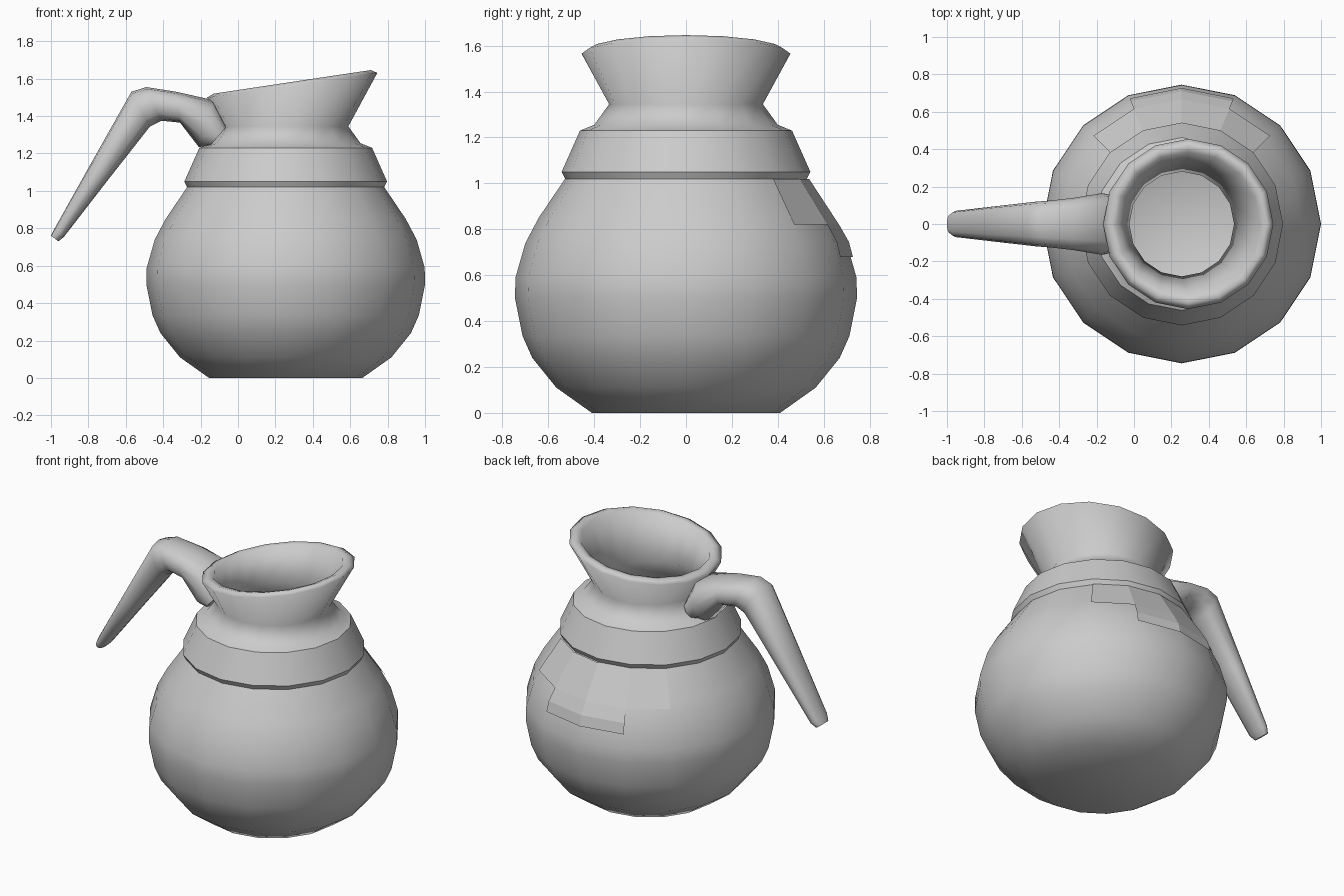
import bpy, bmesh
from math import cos, sin, pi, copysign

cube = bpy.data.objects.get("Cube")
if cube:
    bpy.data.objects.remove(cube)

AXIS = 0.255   # x of the pot's centre line
SIDES = 16

grey = bpy.data.materials.new("plain_grey")
grey.use_nodes = True
grey.diffuse_color = (0.6, 0.6, 0.6, 1)
grey.node_tree.nodes["Principled BSDF"].inputs["Base Color"].default_value = (0.6, 0.6, 0.6, 1)


def make_object(name, rings, closed=True, smooth=True, caps=True, sharp=()):
    """Skin a list of point rings; rings listed in sharp get hard edges."""
    bm = bmesh.new()
    loops = [[bm.verts.new(p) for p in ring] for ring in rings]
    count = len(loops[0])
    for low, high in zip(loops, loops[1:]):
        for i in range(count if closed else count - 1):
            j = (i + 1) % count
            bm.faces.new((low[i], low[j], high[j], high[i]))
    if caps:
        bm.faces.new(loops[0][::-1])
        bm.faces.new(loops[-1])
        bmesh.ops.recalc_face_normals(bm, faces=bm.faces)
    for face in bm.faces:
        face.smooth = smooth
    for r in sharp:
        for i in range(count):
            bm.edges.get((loops[r][i], loops[r][(i + 1) % count])).smooth = False
    mesh = bpy.data.meshes.new(name)
    bm.to_mesh(mesh)
    bm.free()
    mesh.materials.append(grey)
    obj = bpy.data.objects.new(name, mesh)
    bpy.context.collection.objects.link(obj)
    return obj


def circle(z, r, shift=0.0, tilt=0.0, steps=range(SIDES)):
    """Ring around the pot axis, optionally shifted and tilted towards +x."""
    angles = [2 * pi * s / SIDES for s in steps]
    return [(AXIS + shift + r * cos(a), r * sin(a), z + tilt * r * cos(a)) for a in angles]


# Jug: outer wall, collar, tilted pouring rim, then the inner wall
outer = [(0, .41), (.11, .565), (.24, .67), (.335, .712), (.5, .745), (.59, .743),
         (.74, .70), (.85, .642), (1.02, .527)]
collar = [(1.05, .542), (1.23, .462), (1.255, .40), (1.345, .335)]
rim = [(1.565, .455, .035, .145), (1.583, .42, .035, .15), (1.575, .385, .035, .145)]
inner = [(1.345, .28), (1.22, .38), (1.02, .475), (.74, .645), (.55, .69),
         (.24, .615), (.05, .38)]
make_object("jug", [circle(*p) for p in outer + collar + rim + inner],
            sharp=(8, 9, 10))

# Faceted reflection panels lying on the back of the jug
upper_panel = [(.82, .667), (1.02, .536)]
lower_panel = [(.68, .727), (.745, .71), (.82, .667)]
make_object("upper_back_panel", [circle(z, r, steps=range(2, 7)) for z, r in upper_panel],
            closed=False, smooth=False, caps=False)
make_object("lower_back_panel", [circle(z, r, steps=range(3, 6)) for z, r in lower_panel],
            closed=False, smooth=False, caps=False)


# Handle: rounded sections between an upper and a lower outline
def section(top, bottom, half_width, count=12):
    ring = []
    for i in range(count):
        a = 2 * pi * i / count
        c, s = (copysign(abs(f) ** 0.8, f) for f in (cos(a), sin(a)))
        ring.append((
            (top[0] + bottom[0]) / 2 + (top[0] - bottom[0]) / 2 * c,
            half_width * s,
            (top[1] + bottom[1]) / 2 + (top[1] - bottom[1]) / 2 * c))
    return ring


stations = [
    ((-1, .76), (-.96, .73), .05),
    ((-.98, .80), (-.93, .755), .07),
    ((-.79, 1.14), (-.69, 1.065), .095),
    ((-.57, 1.53), (-.47, 1.345), .12),
    ((-.49, 1.555), (-.41, 1.375), .125),
    ((-.33, 1.53), (-.31, 1.365), .14),
    ((-.13, 1.485), (-.21, 1.235), .165),
    ((-.06, 1.345), (-.15, 1.24), .15),
]
make_object("handle", [section(*s) for s in stations], sharp=(0, 7))
